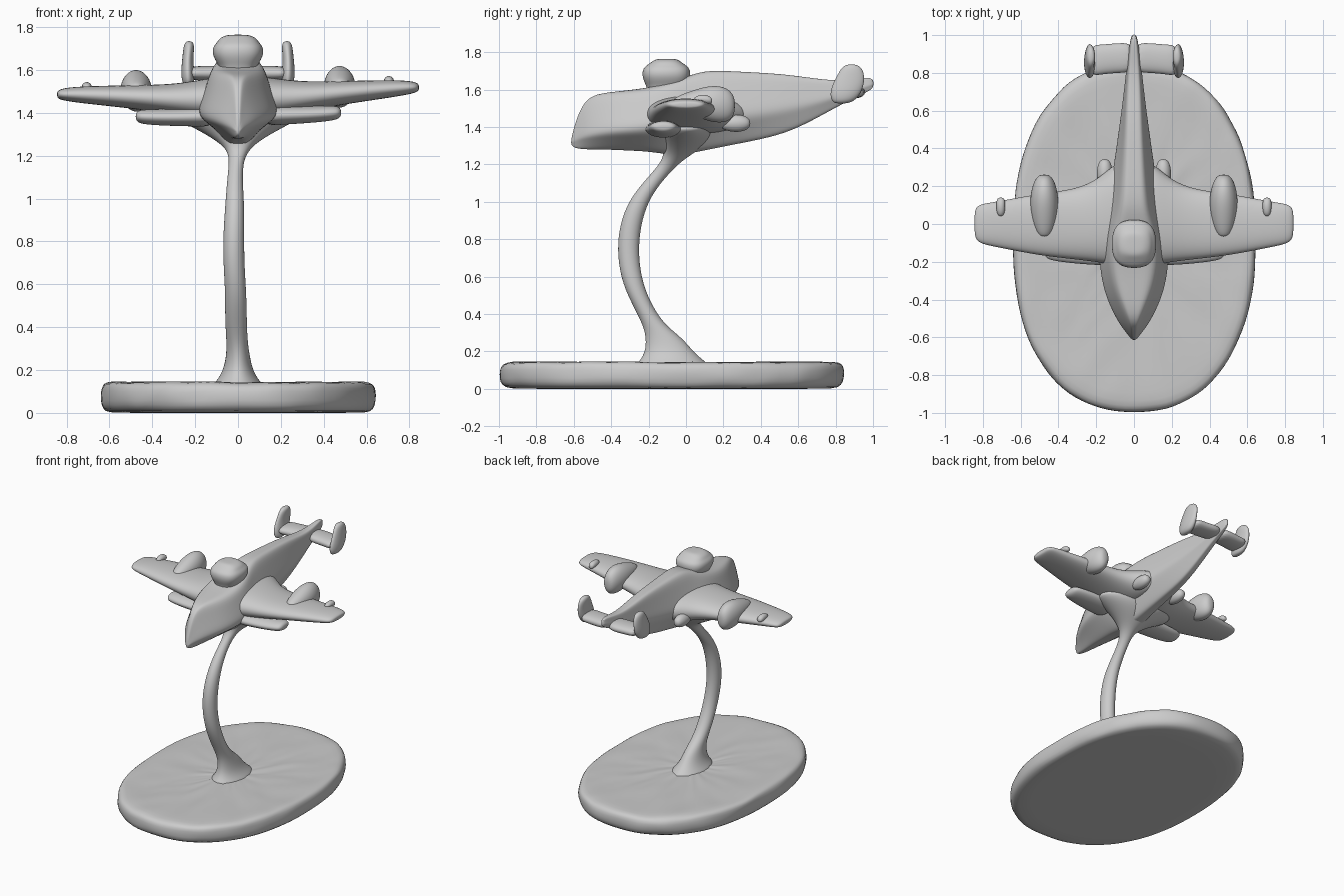
import bpy, bmesh, math, random
from mathutils import Vector

random.seed(4)
PIVOT = Vector((0, 0, 1.5))
X, Y, Z = Vector((1, 0, 0)), Vector((0, 1, 0)), Vector((0, 0, 1))


def ring(c, u, v, a, b, p=2.0, n=16):
    """Superellipse section around c in the plane u, v."""
    pts = []
    for i in range(n):
        t = 2 * math.pi * i / n
        cs, sn = math.cos(t), math.sin(t)
        pts.append(Vector(c) + u * (a * math.copysign(abs(cs) ** (2 / p), cs))
                   + v * (b * math.copysign(abs(sn) ** (2 / p), sn)))
    return pts


def densify(pts, k=3):
    return [Vector(p).lerp(Vector(q), j / k)
            for p, q in zip(pts, pts[1:] + pts[:1]) for j in range(k)]


def loft(name, rings, mirror=False, roll=0.0, levels=2):
    """Skin a list of equal rings, cap both ends, smooth it."""
    bm = bmesh.new()
    rows = [[bm.verts.new(p - PIVOT) for p in r] for r in rings]
    n = len(rows[0])
    for a, b in zip(rows, rows[1:]):
        for i in range(n):
            j = (i + 1) % n
            bm.faces.new((a[i], a[j], b[j], b[i]))
    bm.faces.new(rows[0][::-1])
    bm.faces.new(rows[-1])
    bmesh.ops.recalc_face_normals(bm, faces=bm.faces)
    for f in bm.faces:
        f.smooth = True
    me = bpy.data.meshes.new(name)
    bm.to_mesh(me)
    bm.free()
    ob = bpy.data.objects.new(name, me)
    bpy.context.collection.objects.link(ob)
    ob.location = PIVOT
    ob.rotation_euler.y = roll
    if mirror:
        m = ob.modifiers.new("mirror", 'MIRROR')
        m.use_mirror_merge = False
    s = ob.modifiers.new("smooth", 'SUBSURF')
    s.levels = s.render_levels = levels
    return ob


def blob(name, x, rows, **kw):
    """Rounded body running along y: rows of y, z, half width, half height."""
    return loft(name, [ring((x, y, z), X, Z, a, b) for y, z, a, b in rows], **kw)


# Oval base with a gently rippled top
base = []
for s, z in ((.4, 0), (.9, 0), (.965, .005), (.995, .035), (1, .08), (.995, .12),
             (.97, .143), (.9, .145), (.75, .142), (.6, .142), (.45, .14), (.3, .14), (.12, .14)):
    r = ring((0, -.075, z), X, Y, .645 * s, .925 * s, 2.3, 56)
    if z > .01:
        for p in r:
            p.z += random.uniform(-.006, .006)
            p.x += random.uniform(-.006, .006)
            p.y += random.uniform(-.004, .004)
    base.append(r)
loft("oval_base", base, levels=1)

# Curved stand, flared at the foot and spreading into the belly: x, y, z, half x, half y
stand = [(0, -.07, .11, .14, .22), (0, -.075, .15, .10, .175), (0, -.09, .2, .07, .13),
         (0, -.115, .27, .055, .10), (-.005, -.17, .34, .05, .06), (-.01, -.23, .44, .052, .052),
         (-.01, -.285, .56, .05, .055), (-.02, -.31, .7, .05, .057), (-.02, -.305, .84, .05, .058),
         (-.015, -.27, .97, .045, .055), (-.015, -.21, 1.07, .038, .05), (-.01, -.13, 1.16, .033, .048),
         (0, -.075, 1.22, .045, .055), (0, -.03, 1.27, .10, .09), (0, 0, 1.33, .21, .13),
         (0, 0, 1.38, .31, .15), (0, 0, 1.42, .31, .14)]
loft("curved_stand", [ring((x, y, z), X, Y, a, b) for x, y, z, a, b in stand])

# Fuselage, six-sided sections: y, bottom z, mid z, top z, half widths bottom, mid, top
body = [(-.615, 1.30, 1.315, 1.335, .004, .012, .006), (-.585, 1.285, 1.34, 1.45, .012, .035, .012),
        (-.53, 1.28, 1.36, 1.565, .02, .085, .02), (-.42, 1.28, 1.375, 1.585, .03, .145, .065),
        (-.32, 1.275, 1.38, 1.595, .035, .178, .10), (-.2, 1.27, 1.39, 1.61, .04, .195, .12),
        (-.08, 1.25, 1.41, 1.64, .045, .19, .115), (.03, 1.26, 1.43, 1.68, .045, .17, .08),
        (.12, 1.28, 1.44, 1.705, .04, .15, .065), (.3, 1.315, 1.46, 1.695, .035, .115, .055),
        (.5, 1.355, 1.49, 1.685, .03, .085, .045), (.65, 1.42, 1.52, 1.665, .025, .062, .04),
        (.8, 1.505, 1.56, 1.645, .02, .045, .03), (.92, 1.565, 1.60, 1.66, .015, .03, .02),
        (.985, 1.595, 1.625, 1.665, .01, .018, .012), (1.003, 1.615, 1.63, 1.65, .005, .01, .006)]
loft("fuselage", [densify([(-b, y, zb), (b, y, zb), (m, y, zm), (t, y, zt), (-t, y, zt), (-m, y, zm)])
                  for y, zb, zm, zt, b, m, t in body])

# Canopy with a narrow neck and domed top
canopy = [(1.55, .085, .10), (1.61, .085, .105), (1.64, .105, .12), (1.675, .122, .132),
          (1.71, .118, .128), (1.728, .10, .11), (1.748, .088, .08), (1.762, .06, .06), (1.765, .03, .03)]
loft("canopy", [ring((0, -.105, z), X, Y, a, b, 2.6) for z, a, b in canopy])

# Wings: x, leading y, trailing y, bottom z, top z
ROLL = -.02
wing = [(.03, -.22, .36, 1.36, 1.57), (.12, -.22, .31, 1.36, 1.57), (.2, -.205, .235, 1.375, 1.555),
        (.32, -.19, .185, 1.40, 1.54), (.5, -.17, .165, 1.43, 1.54), (.7, -.13, .125, 1.455, 1.54),
        (.8, -.11, .11, 1.47, 1.535), (.835, -.09, .095, 1.48, 1.525), (.845, -.05, .06, 1.49, 1.515)]
loft("wings", [ring((x, (y0 + y1) / 2, (z0 + z1) / 2), Y, Z, (y1 - y0) / 2, (z1 - z0) / 2, 2.3)
               for x, y0, y1, z0, z1 in wing], mirror=True, roll=ROLL)

# Engine pods, small wing bumps and root bumps
blob("engine_pods", .475, [(-.07, 1.515, .02, .02), (-.05, 1.515, .045, .04), (.04, 1.52, .07, .07),
                           (.13, 1.515, .078, .10), (.2, 1.51, .065, .10), (.245, 1.505, .045, .075),
                           (.262, 1.505, .02, .03)], mirror=True, roll=ROLL)
blob("wing_bumps", .705, [(.04, 1.53, .01, .01), (.06, 1.535, .022, .02), (.1, 1.535, .025, .026),
                          (.13, 1.53, .022, .02), (.14, 1.525, .01, .01)], mirror=True, roll=ROLL)
blob("root_bumps", .155, [(.18, 1.42, .03, .03), (.25, 1.42, .045, .05), (.31, 1.42, .04, .045),
                          (.345, 1.42, .02, .02)], mirror=True)

# Guns slung under the leading edges
loft("under_wing_guns", [ring((x, -.12, z), Y, Z, a, b) for x, z, a, b in
     ((.12, 1.385, .10, .05), (.2, 1.385, .10, .045), (.33, 1.385, .09, .04), (.44, 1.39, .075, .036),
      (.47, 1.392, .06, .028), (.48, 1.392, .03, .012))], mirror=True, roll=ROLL)

# Tailplane and its end fins
loft("tailplane", [ring((x, y, z), Y, Z, a, b, 2.3) for x, y, z, a, b in
     ((0, .88, 1.59, .08, .035), (.08, .88, 1.585, .08, .035), (.18, .87, 1.585, .08, .035),
      (.23, .865, 1.585, .085, .03))], mirror=True)
loft("tail_fins", [ring((x, y, z), X, Y, a, b) for x, y, z, a, b in
     ((.23, .83, 1.525, .012, .03), (.232, .84, 1.54, .03, .065), (.235, .855, 1.59, .032, .088),
      (.235, .875, 1.65, .026, .082), (.23, .885, 1.70, .026, .065), (.228, .885, 1.725, .022, .045),
      (.228, .885, 1.735, .01, .02))], mirror=True)
